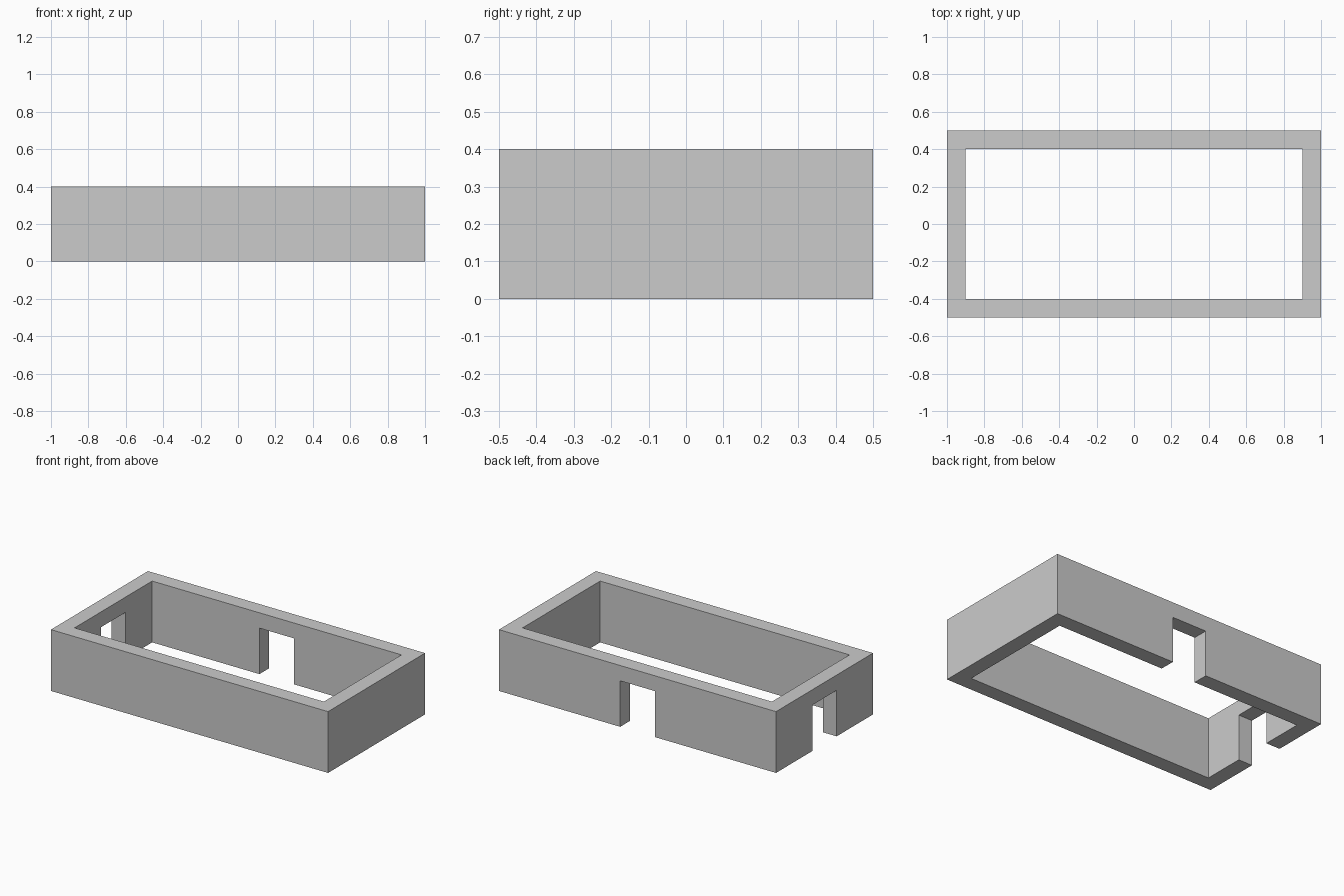
import bpy

if "Cube" in bpy.data.objects:
    bpy.data.objects.remove(bpy.data.objects["Cube"])

L, W, H, T = 2.0, 1.0, 0.4, 0.1      # length, width, height, wall thickness
DOOR_W, DOOR_H = 0.25, 0.3


def box(name, x, y, z):
    """Axis-aligned box from (min, max) pairs."""
    bpy.ops.mesh.primitive_cube_add(size=1)
    ob = bpy.context.object
    ob.name = name
    for v in ob.data.vertices:
        v.co = [lo + (c + 0.5) * (hi - lo) for c, (lo, hi) in zip(v.co, (x, y, z))]
    return ob


def cut(target, cutter):
    """Subtract the cutter from the target and remove it."""
    mod = target.modifiers.new("cut", "BOOLEAN")
    mod.operation = "DIFFERENCE"
    mod.solver = "EXACT"
    mod.object = cutter
    bpy.context.view_layer.objects.active = target
    bpy.ops.object.modifier_apply(modifier=mod.name)
    bpy.data.objects.remove(cutter)


# Rectangular ring of walls, open at top and bottom
walls = box("walls", (-L / 2, L / 2), (-W / 2, W / 2), (0, H))
cut(walls, box("inside", (-L / 2 + T, L / 2 - T), (-W / 2 + T, W / 2 - T), (-0.1, H + 0.1)))

# Doorways through the back wall and the left wall
door = (-DOOR_W / 2, DOOR_W / 2)
cut(walls, box("back_doorway", door, (W / 2 - T - 0.05, W / 2 + 0.05), (-0.1, DOOR_H)))
cut(walls, box("left_doorway", (-L / 2 - 0.05, -L / 2 + T + 0.05), door, (-0.1, DOOR_H)))
